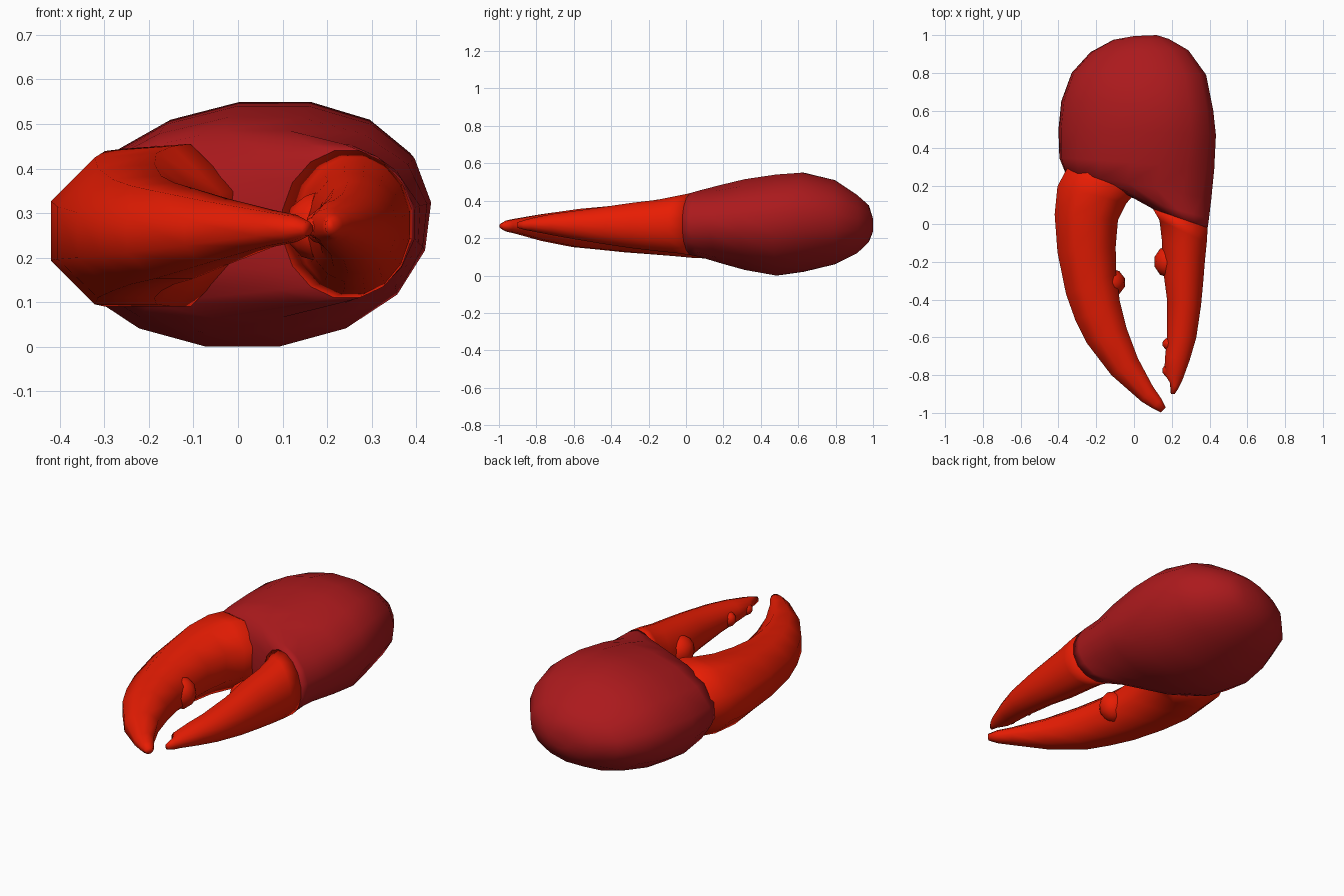
import bpy, bmesh, math
from mathutils import Vector, Matrix


def material(name, rgb):
    m = bpy.data.materials.new(name)
    m.diffuse_color = (*rgb, 1)
    return m


dark_red = material("dark red", (0.41, 0.010, 0.012))
bright_red = material("bright red", (0.82, 0.012, 0.001))


def loft(name, rings, sides, mat, teeth=(), tilt=0.0):
    """Skin oval rings given as (x_left, y_left, x_right, y_right, z_low, z_high[, skew]).
    skew slides the upper half sideways, tilt raises the right side of each ring."""
    bm = bmesh.new()
    k = 1 / math.cos(math.pi / sides)
    loops = []
    for xl, yl, xr, yr, z0, z1, *skew in rings:
        c = Vector(((xl + xr) / 2, (yl + yr) / 2, (z0 + z1) / 2))
        u = Vector(((xr - xl) / 2, (yr - yl) / 2, 0)) * k
        h = (z1 - z0) / 2 * k
        s = skew[0] if skew else 0.0
        loop = []
        for i in range(sides):
            a = 2 * math.pi * (i + 0.5) / sides
            up = max(math.sin(a), 0)
            w = Vector((s * up, 0, h * (math.sin(a) + tilt * up * math.cos(a))))
            loop.append(bm.verts.new(c + u * math.cos(a) + w))
        loops.append(loop)
    for a, b in zip(loops, loops[1:]):
        for i in range(sides):
            j = (i + 1) % sides
            bm.faces.new((a[i], a[j], b[j], b[i]))
    bm.faces.new(loops[0])
    bm.faces.new(loops[-1])
    # low bumps sunk into the biting edge
    for x, y, z, sx, sy, sz in teeth:
        bmesh.ops.create_icosphere(bm, subdivisions=2, radius=1,
                                   matrix=Matrix.Translation((x, y, z)) @ Matrix.Diagonal((sx, sy, sz, 1)))
    bmesh.ops.recalc_face_normals(bm, faces=bm.faces)
    me = bpy.data.meshes.new(name)
    bm.to_mesh(me)
    bm.free()
    me.materials.append(mat)
    for p in me.polygons:
        p.use_smooth = True
    ob = bpy.data.objects.new(name, me)
    bpy.context.collection.objects.link(ob)
    return ob


# Ring shared by the palm and the fixed finger
seam = (0.10, 0.08, 0.39, -0.02, 0.11, 0.44)

# Palm: bulging body that narrows into the root of the fixed finger
loft("palm", [
    (0.00, 0.995, 0.12, 1.0, 0.23, 0.31),
    (-0.11, 0.975, 0.18, 0.98, 0.18, 0.375, 0.02),
    (-0.23, 0.91, 0.28, 0.92, 0.12, 0.43, 0.04),
    (-0.33, 0.80, 0.37, 0.79, 0.06, 0.51, 0.06),
    (-0.385, 0.65, 0.405, 0.60, 0.02, 0.55, 0.075),
    (-0.40, 0.50, 0.42, 0.47, 0.00, 0.54, 0.07),
    (-0.395, 0.35, 0.415, 0.29, 0.03, 0.515, 0.05),
    (-0.365, 0.275, 0.405, 0.13, 0.065, 0.485, 0.02),
    (0.00, 0.135, 0.397, 0.03, 0.10, 0.455),
    seam,
], 16, dark_red)

# Movable finger: long hooked jaw on the left
loft("movable_finger", [
    (-0.33, 0.33, 0.00, 0.23, 0.14, 0.41),
    (-0.365, 0.275, 0.00, 0.155, 0.09, 0.45),
    (-0.405, 0.20, -0.04, 0.11, 0.09, 0.445),
    (-0.42, 0.05, -0.085, 0.02, 0.095, 0.43),
    (-0.405, -0.15, -0.097, -0.12, 0.11, 0.405),
    (-0.36, -0.37, -0.095, -0.26, 0.125, 0.38),
    (-0.31, -0.51, -0.075, -0.41, 0.14, 0.365),
    (-0.25, -0.63, -0.04, -0.55, 0.152, 0.353),
    (-0.12, -0.80, 0.02, -0.71, 0.185, 0.33),
    (0.04, -0.94, 0.10, -0.86, 0.225, 0.305),
    (0.10, -0.977, 0.145, -0.925, 0.235, 0.295),
    (0.143, -0.998, 0.168, -0.97, 0.25, 0.28),
], 8, bright_red, [(-0.125, -0.31, 0.25, 0.08, 0.075, 0.085)], tilt=0.08)

# Fixed finger: straighter jaw on the right
loft("fixed_finger", [
    seam,
    (0.135, 0.02, 0.385, -0.10, 0.12, 0.425),
    (0.147, -0.08, 0.375, -0.20, 0.13, 0.405),
    (0.155, -0.25, 0.367, -0.30, 0.145, 0.39),
    (0.175, -0.40, 0.355, -0.43, 0.165, 0.37),
    (0.175, -0.60, 0.33, -0.60, 0.195, 0.345),
    (0.165, -0.70, 0.295, -0.72, 0.215, 0.33),
    (0.16, -0.79, 0.255, -0.83, 0.235, 0.31),
    (0.19, -0.84, 0.235, -0.87, 0.243, 0.298),
    (0.195, -0.90, 0.215, -0.90, 0.255, 0.285),
], 16, bright_red, [(0.185, -0.20, 0.27, 0.08, 0.085, 0.08),
                    (0.19, -0.635, 0.27, 0.04, 0.035, 0.04),
                    (0.19, -0.775, 0.27, 0.04, 0.04, 0.03)])
